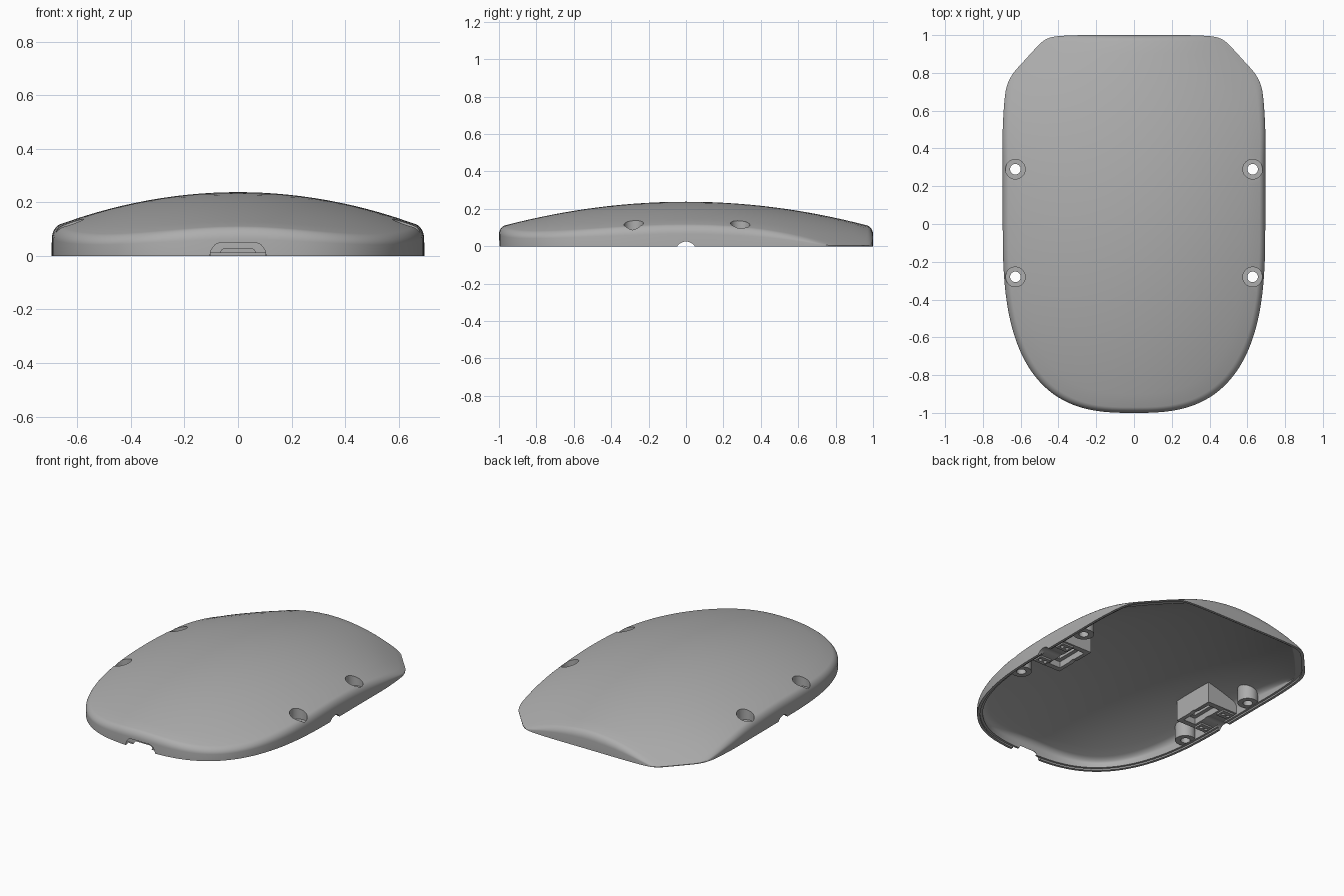
import bpy, bmesh, math
from mathutils import Matrix, Vector

old = bpy.data.objects.get("Cube")
if old:
    bpy.data.objects.remove(old, do_unlink=True)

grey = bpy.data.materials.new("matte grey plastic")
grey.use_nodes = True
COL = (0.42, 0.42, 0.42, 1)
grey.diffuse_color = COL
grey.node_tree.nodes["Principled BSDF"].inputs["Base Color"].default_value = COL

W = 0.695  # half width


def catmull(pts, steps=4):
    out = []
    for i in range(len(pts) - 1):
        a, b = Vector(pts[max(i - 1, 0)]), Vector(pts[i])
        c, d = Vector(pts[i + 1]), Vector(pts[min(i + 2, len(pts) - 1)])
        for k in range(steps):
            t = k / steps
            out.append(0.5 * (2 * b + (c - a) * t + (2 * a - 5 * b + 4 * c - d) * t ** 2
                              + (3 * b - a - 3 * c + d) * t ** 3))
    return out + [Vector(pts[-1])]


def plan_outline():
    # round front, straight sides, clipped back corners
    n, power = 36, 2 / 2.8
    half = []
    for i in range(n):
        t = math.pi / 2 * (1 - i / n)
        half.append(Vector((W * max(math.cos(t), 0) ** power if i else 0, -math.sin(t) ** power)))
    half += catmull([(W, 0), (W, 0.3), (W, 0.5), (0.685, 0.66), (0.67, 0.74), (0.638, 0.8),
                     (0.585, 0.86), (0.535, 0.915), (0.495, 0.957), (0.45, 0.985),
                     (0.38, 0.996), (0.25, 1), (0, 1)])
    return half + [Vector((-p.x, p.y)) for p in reversed(half[1:-1])]


OUTLINE = plan_outline()


def dome(x, y):
    sag = 0.22 if y > 0 else 0.05
    return 0.238 - x * x / 3.68 - y * y / 7.4 - sag * x * x * y ** 4


def finish(bm, name):
    bmesh.ops.recalc_face_normals(bm, faces=bm.faces)
    me = bpy.data.meshes.new(name)
    bm.to_mesh(me)
    bm.free()
    ob = bpy.data.objects.new(name, me)
    bpy.context.collection.objects.link(ob)
    me.materials.append(grey)
    return ob


def domed_solid(name, inset, drop, floor, bottom):
    """Solid under the dome with a filleted edge and vertical wall."""
    bm = bmesh.new()
    fillet = [math.pi / 2 * k / 6 for k in range(7)]
    levels = [(inset, None)]
    levels += [(inset + 0.03 * (1 - math.sin(a)), 1 - math.cos(a)) for a in reversed(fillet)]
    reach = 1 - inset - 0.03
    levels += [(1 - reach * (1 - k / 14), 0) for k in range(1, 14)]
    rings = []
    for d, bend in levels:
        ring = []
        for p in OUTLINE:
            # constant-width inset near the rim, plain scaling further in
            sx = 1 - d / W if d < 0.1 else (1 - d) * (1 - (inset + 0.03) / W) / reach
            x, y = p.x * sx, p.y * (1 - d)
            if bend is None:
                z = bottom
            else:
                h = dome(p.x, p.y) - drop
                z = max(dome(x, y) - drop - 0.04 * bend * min(1, max(h, 0) / 0.1), floor)
            ring.append(bm.verts.new((x, y, z)))
        rings.append(ring)
    n = len(OUTLINE)
    for a, b in zip(rings, rings[1:]):
        for i in range(n):
            j = (i + 1) % n
            bm.faces.new((a[i], a[j], b[j], b[i]))
    top = bm.verts.new((0, 0, dome(0, 0) - drop))
    for i in range(n):
        bm.faces.new((rings[-1][i], rings[-1][(i + 1) % n], top))
    bm.faces.new(rings[0])
    return finish(bm, name)


def box(x0, x1, y0, y1, z0, z1):
    bm = bmesh.new()
    mid = Vector((x0 + x1, y0 + y1, z0 + z1)) / 2
    size = Matrix.Diagonal((abs(x1 - x0), y1 - y0, z1 - z0, 1))
    bmesh.ops.create_cube(bm, size=1, matrix=Matrix.Translation(mid) @ size)
    return finish(bm, "cutter")


def tube(x, y, z0, z1, r):
    bm = bmesh.new()
    bmesh.ops.create_cone(bm, cap_ends=True, segments=40, radius1=r, radius2=r, depth=z1 - z0,
                          matrix=Matrix.Translation((x, y, (z0 + z1) / 2)))
    return finish(bm, "cutter")


def port(half_base, half_top, height, y0, y1):
    """Round-shouldered slot profile extruded along y."""
    bm = bmesh.new()
    right = [(half_base, -0.03), (half_base, 0), (half_base - 0.005, height * 0.45),
             ((half_base + half_top) / 2, height * 0.85), (half_top, height)]
    prof = right + [(-x, z) for x, z in reversed(right)]
    face = bm.faces.new([bm.verts.new((x, y0, z)) for x, z in prof])
    ext = bmesh.ops.extrude_face_region(bm, geom=[face])
    moved = [v for v in ext["geom"] if isinstance(v, bmesh.types.BMVert)]
    bmesh.ops.translate(bm, verts=moved, vec=(0, y1 - y0, 0))
    return finish(bm, "cutter")


def boolean(target, tool, op="DIFFERENCE"):
    mod = target.modifiers.new("cut", "BOOLEAN")
    mod.operation, mod.object, mod.solver = op, tool, "EXACT"
    bpy.context.view_layer.objects.active = target
    bpy.ops.object.modifier_apply(modifier=mod.name)
    bpy.data.objects.remove(tool, do_unlink=True)


shell = domed_solid("shell", 0, 0, 0.004, 0)
cavity = domed_solid("cavity", 0.03, 0.028, -0.01, -0.03)
SCREWS = [(s * 0.628, y) for s in (-1, 1) for y in (-0.28, 0.29)]

# strap mounts and screw bosses are left standing inside the cavity
for s in (-1, 1):
    mount = box(s * 0.45, s * 0.72, -0.145, 0.145, 0.02, 0.4)
    boolean(mount, box(s * 0.475, s * 0.56, -0.11, 0.11, -0.1, 0.06))
    boolean(mount, box(s * 0.5, s * 0.535, -0.085, 0.085, -0.1, 0.1))
    for y in (-0.1, 0.1):
        boolean(mount, box(s * 0.575, s * 0.655, y - 0.032, y + 0.032, 0.008, 0.05), "UNION")
        for x in (0.597, 0.633):
            boolean(mount, tube(s * x, y, -0.1, 0.03, 0.011))
    boolean(cavity, mount)
for x, y in SCREWS:
    boolean(cavity, tube(x, y, 0.012, 0.4, 0.06))
boolean(shell, cavity)

# stepped lip around the lower rim
boolean(shell, domed_solid("lip", 0.016, 0.2, 0.01, -0.03))

# counterbored screw holes
for x, y in SCREWS:
    boolean(shell, tube(x, y, 0.065, 0.4, 0.052))
    boolean(shell, tube(x, y, -0.1, 0.4, 0.028))

# half-round strap passage through both sides
passage = tube(0, 0, -1, 1, 0.055)
passage.data.transform(Matrix.Rotation(math.pi / 2, 4, "Y"))
passage.data.transform(Matrix.Translation((0, 0, -0.03)))
boolean(shell, passage)

# front connector port: shallow recess and opening
boolean(shell, port(0.105, 0.065, 0.05, -1.1, -0.982))
boolean(shell, port(0.07, 0.05, 0.027, -1.1, -0.9))

bpy.ops.object.select_all(action="DESELECT")
shell.select_set(True)
bpy.context.view_layer.objects.active = shell
bpy.ops.object.shade_smooth_by_angle(angle=math.radians(32))
